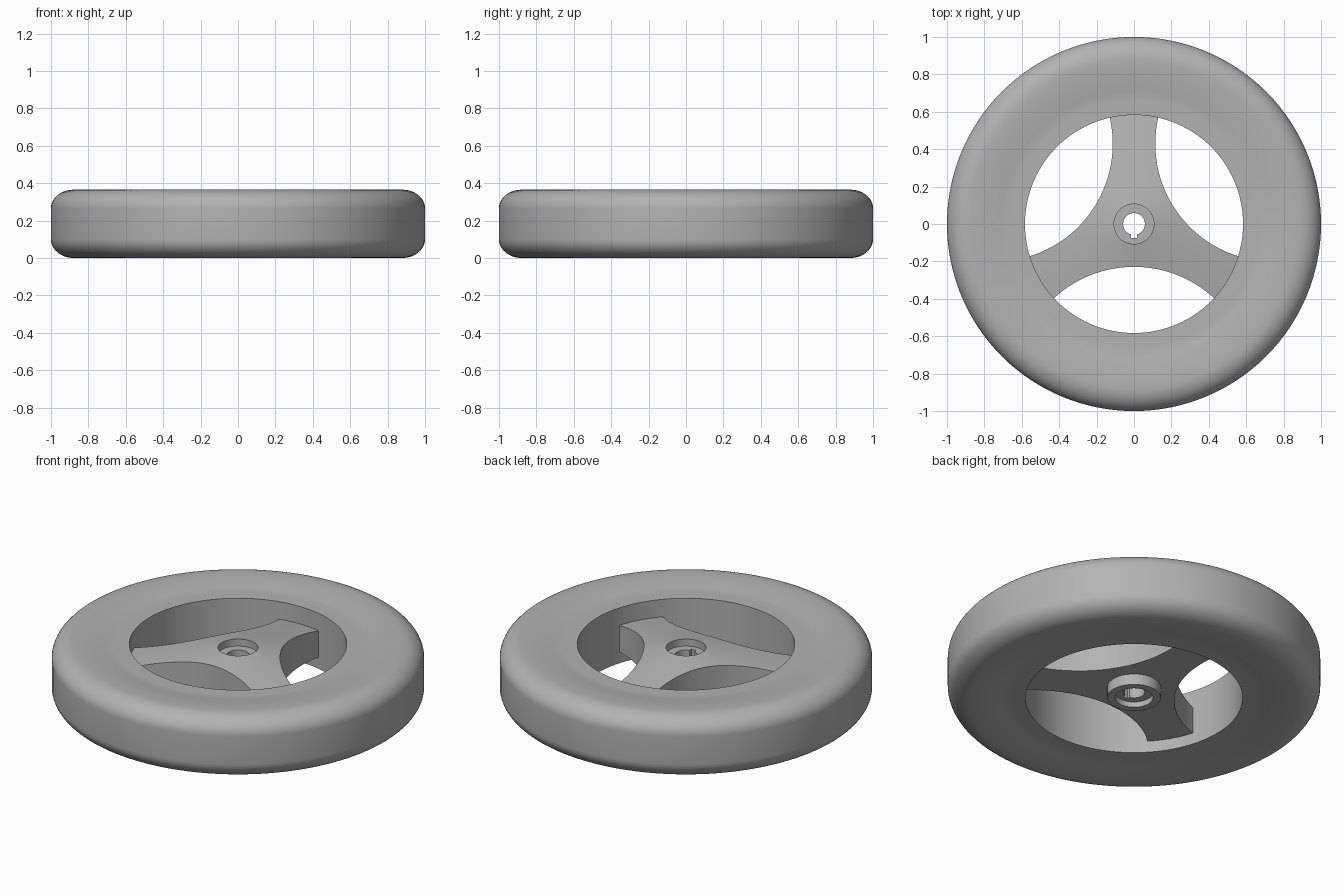
import bpy, bmesh, math
from mathutils import Matrix, Vector

cube = bpy.data.objects.get("Cube")
if cube:
    bpy.data.objects.remove(cube, do_unlink=True)

MID = 0.1825          # half the wheel thickness
SEGMENTS = 128

grey = bpy.data.materials.new("plain grey")
grey.use_nodes = True
COLOUR = (0.45, 0.45, 0.45, 1)
grey.diffuse_color = COLOUR
grey.node_tree.nodes["Principled BSDF"].inputs["Base Color"].default_value = COLOUR


def add_object(name, bm):
    bmesh.ops.recalc_face_normals(bm, faces=bm.faces)
    mesh = bpy.data.meshes.new(name)
    bm.to_mesh(mesh)
    bm.free()
    obj = bpy.data.objects.new(name, mesh)
    bpy.context.collection.objects.link(obj)
    mesh.materials.append(grey)
    return obj


def activate(obj):
    bpy.ops.object.select_all(action="DESELECT")
    obj.select_set(True)
    bpy.context.view_layer.objects.active = obj


def smooth(obj):
    activate(obj)
    bpy.ops.object.shade_smooth_by_angle(angle=math.radians(30))


def lathe(name, profile):
    """Spin a closed (radius, height) profile around the z axis."""
    bm = bmesh.new()
    rings = []
    for i in range(SEGMENTS):
        turn = Matrix.Rotation(math.tau * i / SEGMENTS, 3, "Z")
        rings.append([bm.verts.new(turn @ Vector((r, 0, z))) for r, z in profile])
    n = len(profile)
    for i in range(SEGMENTS):
        a, b = rings[i], rings[(i + 1) % SEGMENTS]
        for j in range(n):
            k = (j + 1) % n
            bm.faces.new((a[j], b[j], b[k], a[k]))
    return add_object(name, bm)


# Rim: upper half profile with a shallow inner dish and rounded shoulder, mirrored
upper = [(0.583, 0.164), (0.66, 0.164), (0.69, 0.165)]
for i in range(1, 9):
    t = i / 8
    upper.append((0.69 + 0.19 * t, 0.165 + 0.0175 * math.sin(t * math.pi / 2)))
for i in range(1, 13):
    a = math.radians(90 - 90 * i / 12)
    upper.append((0.88 + 0.12 * math.cos(a), 0.0825 + 0.1 * math.sin(a)))
rim_profile = [(r, MID + h) for r, h in upper]
rim_profile += [(r, MID - h) for r, h in reversed(upper)]
rim = lathe("rim", rim_profile)
smooth(rim)

# Web: coned disc with lower boss, recesses and bore
web = lathe("spokes_and_hub", [
    (0.058, 0.055), (0.102, 0.055), (0.102, 0.022), (0.144, 0.022),
    (0.144, 0.086), (0.6, 0.086), (0.6, 0.24), (0.107, 0.327),
    (0.107, 0.285), (0.058, 0.285)])

# Cutter: three round windows between spokes and the keyway slot
bm = bmesh.new()
for i in range(3):
    place = (Matrix.Rotation(math.tau * i / 3, 4, "Z")
             @ Matrix.Translation((0, -0.859, MID)))
    bmesh.ops.create_cone(bm, cap_ends=True, segments=SEGMENTS, radius1=0.63,
                          radius2=0.63, depth=1, matrix=place)
slot = Matrix.Translation((0, -0.037, MID)) @ Matrix.Diagonal((0.032, 0.074, 1, 1))
bmesh.ops.create_cube(bm, size=1, matrix=slot)
cutter = add_object("web_cutter", bm)
cutter.hide_render = True

cut = web.modifiers.new("windows", "BOOLEAN")
cut.operation = "DIFFERENCE"
cut.solver = "EXACT"
cut.object = cutter
activate(web)
bpy.ops.object.modifier_apply(modifier=cut.name)
bpy.data.objects.remove(cutter, do_unlink=True)
smooth(web)
